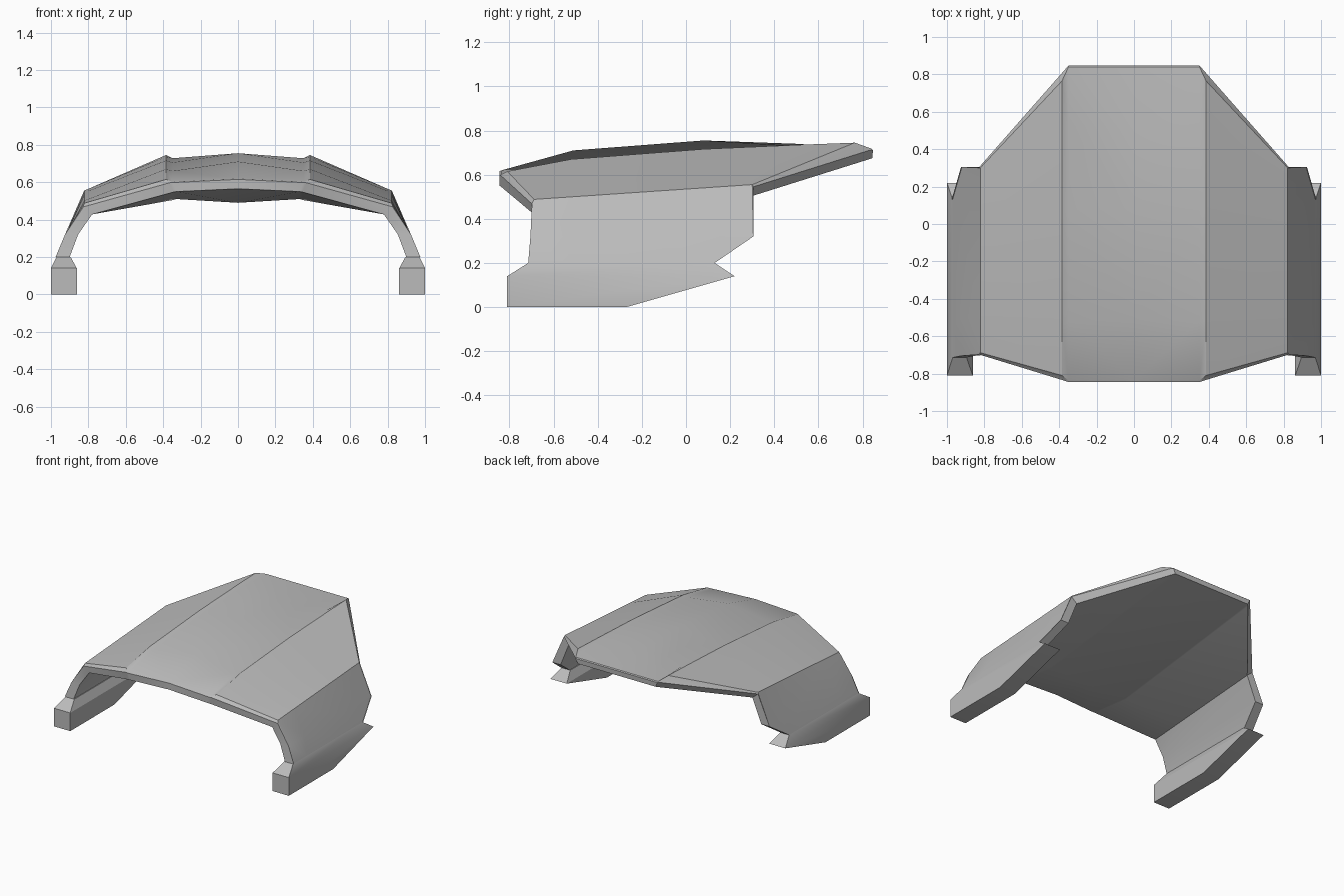
import bpy
import bmesh
from mathutils import Vector

cube = bpy.data.objects.get("Cube")
if cube:
    bpy.data.objects.remove(cube, do_unlink=True)

grey = bpy.data.materials.new("plain grey")
grey.use_nodes = True
colour = (0.5, 0.5, 0.5, 1)
grey.diffuse_color = colour
grey.node_tree.nodes["Principled BSDF"].inputs["Base Color"].default_value = colour


def loft(name, rings, caps):
    """Skin closed rings of points, mirror across x and shade."""
    bm = bmesh.new()
    rows = [[bm.verts.new(point) for point in ring] for ring in rings]
    count = len(rows[0])
    for a, b in zip(rows, rows[1:]):
        for i in range(count):
            j = (i + 1) % count
            bm.faces.new((a[i], a[j], b[j], b[i]))
    for index in caps:
        bm.faces.new(rows[index])
    bmesh.ops.recalc_face_normals(bm, faces=bm.faces)
    # An open shell can come out reversed, so point its highest face upward
    bm.normal_update()
    top = max(bm.faces, key=lambda f: f.calc_center_median().z)
    if top.normal.z < 0:
        bmesh.ops.reverse_faces(bm, faces=bm.faces)
    mesh = bpy.data.meshes.new(name)
    bm.to_mesh(mesh)
    bm.free()
    mesh.materials.append(grey)
    obj = bpy.data.objects.new(name, mesh)
    bpy.context.collection.objects.link(obj)
    bpy.ops.object.select_all(action="DESELECT")
    obj.select_set(True)
    bpy.context.view_layer.objects.active = obj
    bpy.ops.object.shade_smooth_by_angle(angle=0.5)
    mirror = obj.modifiers.new("mirror", "MIRROR")
    mirror.use_clip = True
    return obj


def roof_column(x, rim_x, inner_x, outer, inner):
    """Front-to-back strip over the roof, returning along its underside."""
    last = len(outer) - 1
    ring = [(rim_x if i in (0, last) else x, y, z)
            for i, (y, z) in enumerate(outer)]
    return ring + [(inner_x, y, z) for y, z in reversed(inner)]


def wall_column(x, inner_x, front, back, rim=0.0, thickness=0.0):
    """Straight strip along the wall, with the same point count as the roof."""
    front, back = Vector((x, *front)), Vector((x, *back))
    outer = [front.lerp(back, t) for t in (0, 0.2, 0.65, 0.85, 1)]
    ends = [front + Vector((0.005, -rim / 2, -rim)),
            back + Vector((0.005, rim / 4, -rim / 2))]
    drop = Vector((inner_x - x, 0, -thickness))
    inner = [end + drop for end in (ends[1], ends[0].lerp(ends[1], 0.25), ends[0])]
    return [ends[0], *outer, ends[1], *inner]


# Roof shell with raised side panels, folded down into the side walls
columns = [
    roof_column(0, 0, 0,
                [(-.845, .615), (-.835, .62), (-.51, .71), (.08, .755),
                 (.5, .74), (.84, .718), (.847, .712)],
                [(-.845, .565), (-.5, .49), (.845, .675)]),
    roof_column(.35, .35, .33,
                [(-.845, .598), (-.835, .602), (-.52, .66), (.08, .705),
                 (.53, .728), (.84, .718), (.847, .712)],
                [(-.845, .55), (-.5, .51), (.845, .675)]),
    roof_column(.385, .365, .345,
                [(-.84, .597), (-.81, .615), (-.52, .67), (.08, .716),
                 (.53, .736), (.765, .745), (.83, .71)],
                [(-.84, .547), (-.5, .505), (.83, .67)]),
    wall_column(.822, .775, (-.688, .488), (.3, .555), rim=.02, thickness=.04),
    wall_column(.92, .85, (-.705, .32), (.305, .32)),
    wall_column(.97, .895, (-.715, .2), (.13, .2)),
]
loft("shell", columns, [])


def rectangle(inner_x, outer_x, front, back, z):
    return [(inner_x, front, z), (outer_x, front, z),
            (outer_x, back, z), (inner_x, back, z)]


# Foot rail under each wall, sloping up at the back and tapering into the wall
loft("foot_rail", [rectangle(.862, 1, -.81, -.27, 0),
                   rectangle(.862, 1, -.81, .22, .14),
                   rectangle(.895, .97, -.715, .13, .2)], [0, -1])
